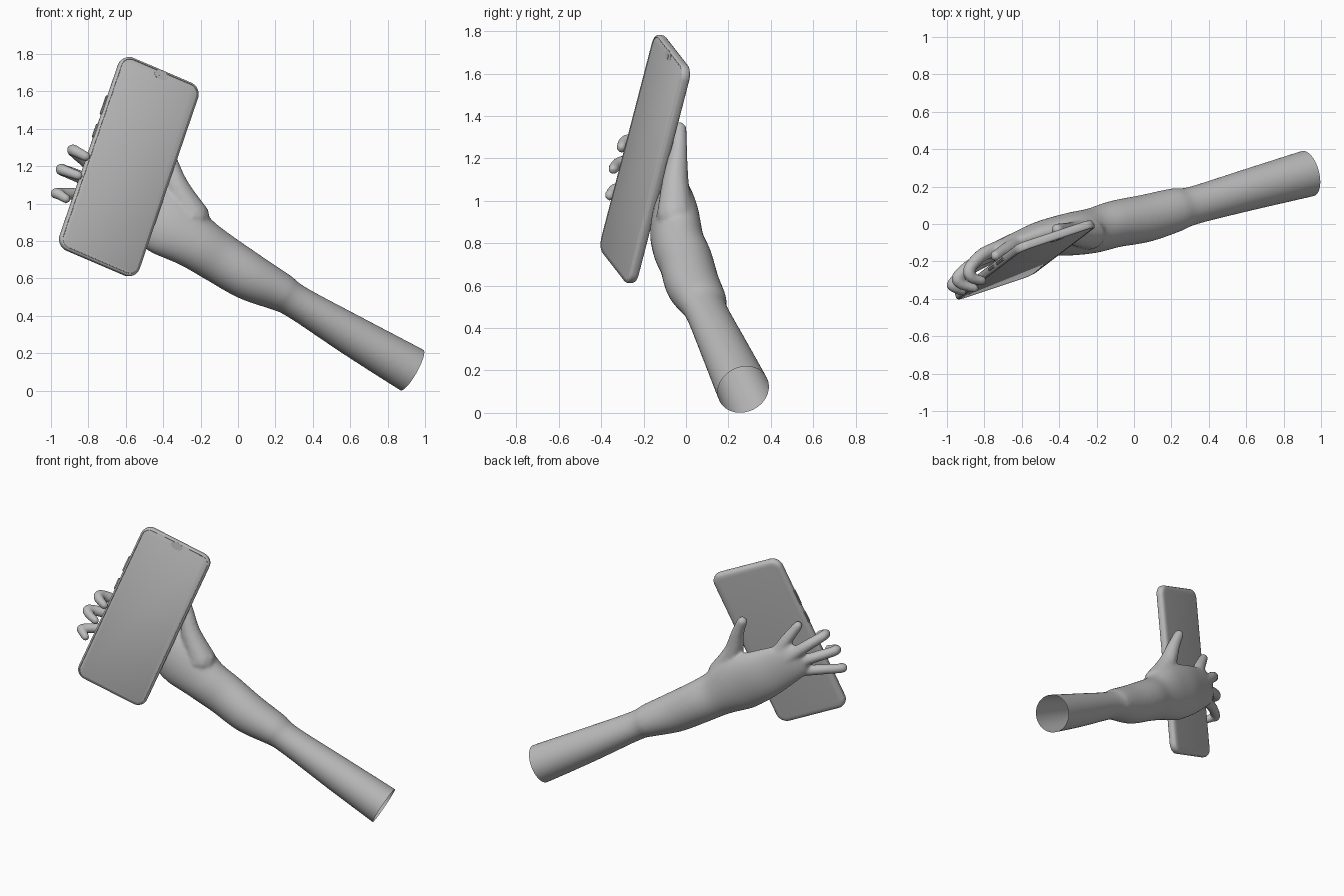
import bpy, bmesh, math
from mathutils import Vector, Matrix

if "Cube" in bpy.data.objects:
    bpy.data.objects.remove(bpy.data.objects["Cube"])

grey = bpy.data.materials.new("plain_grey")
grey.diffuse_color = (0.5, 0.5, 0.5, 1)
grey.use_nodes = True
grey.node_tree.nodes["Principled BSDF"].inputs["Base Color"].default_value = grey.diffuse_color


def add_object(name, bm, matrix=None, angle=None):
    bmesh.ops.recalc_face_normals(bm, faces=bm.faces[:])
    me = bpy.data.meshes.new(name)
    bm.to_mesh(me)
    bm.free()
    ob = bpy.data.objects.new(name, me)
    bpy.context.collection.objects.link(ob)
    me.materials.append(grey)
    if matrix:
        ob.matrix_world = matrix
    if angle:
        bpy.ops.object.select_all(action='DESELECT')
        ob.select_set(True)
        bpy.context.view_layer.objects.active = ob
        bpy.ops.object.shade_smooth_by_angle(angle=math.radians(angle))
    return ob


def spline(pts, steps):
    """Catmull-Rom through tuples of any length."""
    p = [pts[0]] + list(pts) + [pts[-1]]
    out = []
    for i in range(1, len(p) - 2):
        for s in range(steps):
            t = s / steps
            out.append([0.5 * (2 * b + (c - a) * t + (2 * a - 5 * b + 4 * c - d) * t * t
                        + (3 * b - a - 3 * c + d) * t ** 3)
                        for a, b, c, d in zip(p[i - 1], p[i], p[i + 1], p[i + 2])])
    return out + [list(pts[-1])]


def bridge(bm, a, b):
    n = len(a)
    for i in range(n):
        bm.faces.new((a[i], a[(i + 1) % n], b[(i + 1) % n], b[i]))


# ---- Forearm and palm: ellipse sections (x, y, z, half width, half thickness)
arm = [(1.02, .295, .06, .125, .125), (.93, .27, .11, .125, .125), (.62, .185, .29, .11, .112),
       (.32, .10, .47, .092, .102), (.22, .075, .53, .105, .117), (.06, .03, .61, .128, .127),
       (-.1, 0, .71, .137, .125), (-.22, -.035, .79, .148, .12), (-.36, -.055, .89, .185, .11),
       (-.5, -.07, .97, .172, .085), (-.63, -.105, 1.05, .147, .061),
       (-.73, -.14, 1.11, .12, .046), (-.78, -.165, 1.14, .09, .032)]
bm = bmesh.new()
secs = spline(arm, 6)
rings = []
for i, s in enumerate(secs):
    tan = (Vector(secs[min(i + 1, len(secs) - 1)][:3]) - Vector(secs[max(i - 1, 0)][:3])).normalized()
    nor = Vector((-.25, .95, -.1))
    nor = (nor - tan * nor.dot(tan)).normalized()
    side = tan.cross(nor)
    rings.append([bm.verts.new(Vector(s[:3]) + side * s[3] * math.cos(a) + nor * s[4] * math.sin(a))
                  for a in [k * math.tau / 40 for k in range(40)]])
for a, b in zip(rings, rings[1:]):
    bridge(bm, a, b)
bm.faces.new(rings[0])
bm.faces.new(rings[-1])

# ---- Thumb and fingers: chains of (x, y, z, radius)
digits = [
    [(-.24, -.05, .93, .09), (-.325, -.05, 1.09, .065), (-.37, -.035, 1.24, .043), (-.41, -.03, 1.34, .034)],
    [(-.6, -.09, 1.1, .046), (-.67, -.13, 1.23, .041), (-.74, -.17, 1.345, .031)],
    [(-.70, -.12, 1.13, .045), (-.81, -.165, 1.225, .038), (-.88, -.24, 1.282, .034),
     (-.87, -.285, 1.28, .032), (-.815, -.303, 1.252, .028)],
    [(-.72, -.15, 1.08, .04), (-.84, -.2, 1.14, .037), (-.94, -.28, 1.18, .034),
     (-.925, -.32, 1.175, .031), (-.855, -.343, 1.15, .027)],
    [(-.74, -.17, 1.03, .037), (-.86, -.23, 1.05, .035), (-.967, -.315, 1.055, .032),
     (-.957, -.34, 1.05, .03), (-.918, -.36, 1.025, .026)]]
for d in digits:
    for x, y, z, r in spline(d, 10):
        bmesh.ops.create_icosphere(bm, subdivisions=2, radius=r, matrix=Matrix.Translation((x, y, z)))

# Fuse into one skin, soften, then cut the forearm end open
tmp = add_object("hand_source", bm)
m = tmp.modifiers.new("fuse", 'REMESH')
m.mode = 'VOXEL'
m.voxel_size = 0.01
m = tmp.modifiers.new("soften", 'SMOOTH')
m.factor = 0.5
m.iterations = 9
dg = bpy.context.evaluated_depsgraph_get()
bm = bmesh.new()
bm.from_object(tmp, dg)
bpy.data.objects.remove(tmp)
bmesh.ops.bisect_plane(bm, geom=bm.verts[:] + bm.edges[:] + bm.faces[:], plane_co=(.93, .27, .11),
                       plane_no=Vector((.85, .23, -.48)).normalized(), clear_outer=True)
hand = add_object("hand_and_forearm", bm)
for f in hand.data.polygons:
    f.use_smooth = True

# ---- Phone frame: local x = width, y = length, z = out of the screen
w = Vector((.88, .293, -.377)).normalized()
u = Vector((.326, .243, .914))
u = (u - w * u.dot(w)).normalized()
n = w.cross(u)
M = Matrix((w, u, n)).transposed().to_4x4()
M.translation = Vector((-.585, -.19, 1.197))
HW, HU, R = .24, .56, .065


def outline(inset, z, hw=HW, hu=HU, r=R):
    pts = []
    for q, (sx, sy) in enumerate([(1, 1), (-1, 1), (-1, -1), (1, -1)]):
        for k in range(9):
            a = (q + k / 8) * math.pi / 2
            pts.append((sx * (hw - r) + (r - inset) * math.cos(a),
                        sy * (hu - r) + (r - inset) * math.sin(a), z))
    return pts


def slab(name, profile, **kw):
    bm = bmesh.new()
    rs = [[bm.verts.new(p) for p in outline(i, z, **kw)] for i, z in profile]
    for a, b in zip(rs, rs[1:]):
        bridge(bm, a, b)
    bm.faces.new(rs[0])
    bm.faces.new(rs[-1])
    return add_object(name, bm, M, 35)


# Body with a soft back edge and a sunken screen
slab("phone_body", [(.035, -.025), (.018, -.023), (.007, -.018), (.001, -.009), (0, 0), (0, .012),
                    (.002, .019), (.006, .023), (.011, .024), (.013, .021)])
# Screen glass
slab("phone_screen", [(0, .019), (0, .022), (.002, .023)], hw=HW - .015, hu=HU - .015, r=.05)

# Side buttons
for name, cy, ln in (("volume_button", .26, .055), ("power_button", .11, .04)):
    bm = bmesh.new()
    bmesh.ops.create_cube(bm, size=1, matrix=Matrix.Translation((-HW - .002, cy, 0))
                          @ Matrix.Diagonal((.014, ln * 2, .016, 1)))
    bmesh.ops.bevel(bm, geom=bm.edges[:], offset=.004, segments=2, affect='EDGES')
    add_object(name, bm, M, 35)

# Camera notch and lens at the top of the screen
for name, rad, z, cy in (("camera_notch", .04, .0225, HU - .03), ("camera_lens", .011, .0235, HU - .036)):
    bm = bmesh.new()
    bmesh.ops.create_cone(bm, cap_ends=True, segments=32, radius1=rad, radius2=rad, depth=.003,
                          matrix=Matrix.Translation((0, cy, z))
                          @ Matrix.Diagonal((1, .6 if rad > .02 else 1, 1, 1)))
    add_object(name, bm, M, 35)
